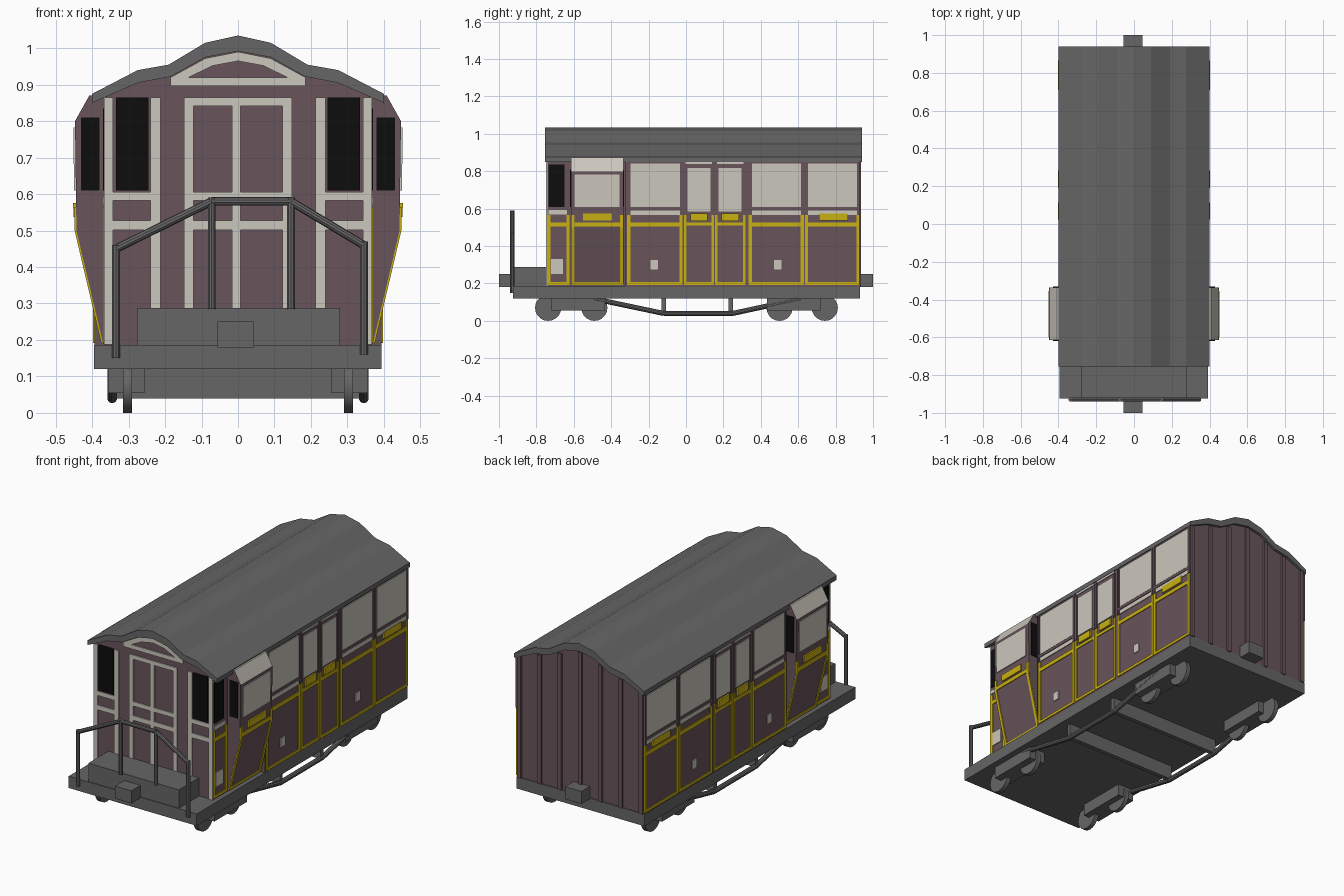
import bpy, bmesh
from mathutils import Vector

cube = bpy.data.objects.get("Cube")
if cube:
    bpy.data.objects.remove(cube, do_unlink=True)


def material(name, r, g, b):
    m = bpy.data.materials.new(name)
    m.use_nodes = True
    m.diffuse_color = (r, g, b, 1)
    m.node_tree.nodes["Principled BSDF"].inputs["Base Color"].default_value = (r, g, b, 1)
    return m


maroon = material("maroon paint", 0.14, 0.09, 0.107)
grey = material("iron grey", 0.133, 0.133, 0.133)
cream = material("cream paint", 0.6, 0.57, 0.51)
yellow = material("yellow lining", 0.59, 0.44, 0.006)
black = material("black window", 0.004, 0.004, 0.004)


def prism(bm, outline, offset):
    """Extrude a flat outline by an offset vector."""
    a = [bm.verts.new(p) for p in outline]
    b = [bm.verts.new(Vector(p) + Vector(offset)) for p in outline]
    faces = [bm.faces.new(a), bm.faces.new(b[::-1])]
    for i in range(len(a)):
        j = (i + 1) % len(a)
        faces.append(bm.faces.new((a[i], b[i], b[j], a[j])))
    return faces


def box(bm, x0, x1, y0, y1, z0, z1):
    prism(bm, [(x0, y0, z0), (x1, y0, z0), (x1, y0, z1), (x0, y0, z1)], (0, y1 - y0, 0))


def rod(bm, p, q, r, sides=10):
    p, q = Vector(p), Vector(q)
    d = q - p
    mat = d.to_track_quat('Z', 'Y').to_matrix().to_4x4()
    mat.translation = (p + q) / 2
    bmesh.ops.create_cone(bm, cap_ends=True, segments=sides, radius1=r, radius2=r,
                          depth=d.length, matrix=mat)


def finish(name, bm, mats, mirror=False, smooth=False):
    bmesh.ops.recalc_face_normals(bm, faces=bm.faces)
    me = bpy.data.meshes.new(name)
    bm.to_mesh(me)
    bm.free()
    ob = bpy.data.objects.new(name, me)
    bpy.context.collection.objects.link(ob)
    for m in mats:
        me.materials.append(m)
    if mirror:
        ob.modifiers.new("Mirror", 'MIRROR')
    if smooth:
        bpy.context.view_layer.objects.active = ob
        ob.select_set(True)
        bpy.ops.object.shade_smooth_by_angle()
        ob.select_set(False)
    return ob


def symmetric(half):
    return half + [(-x, z) for x, z in half[::-1] if x != 0]


# Roof: stepped arch swept along the car
under = [(0.40, 0.85), (0.275, 0.905), (0.185, 0.922), (0.09, 0.975), (0, 0.992)]
over = [(0.40, 0.875), (0.275, 0.94), (0.19, 0.955), (0.09, 1.015), (0, 1.035)]
bm = bmesh.new()
prism(bm, [(x, -0.755, z) for x, z in symmetric(over) + symmetric(under)[::-1]], (0, 1.695, 0))
finish("roof", bm, [grey])

# Body: wide saloon and narrower cab section, both reaching the roof
for name, w, y0, y1 in (("saloon_body", 0.393, -0.325, 0.925), ("cab_body", 0.365, -0.742, -0.32)):
    half = [(w, 0.18), (w, 0.855 if w > 0.38 else 0.866)] + under[1:]
    bm = bmesh.new()
    prism(bm, [(x, y0, z + (0.003 if z > 0.5 else 0)) for x, z in symmetric(half)], (0, y1 - y0, 0))
    finish(name, bm, [maroon])

# Rear wall battens
bm = bmesh.new()
for i in range(-3, 4):
    x = i * 0.125
    box(bm, x - 0.011, x + 0.011, 0.92, 0.936, 0.185, 0.985 - abs(x) * 0.33)
finish("rear_battens", bm, [maroon])

# Bay window: tapers inward at the bottom, pale sloping cap
BAY = [(0.37, 0.19), (0.443, 0.5), (0.447, 0.80), (0.408, 0.87)]
bm = bmesh.new()
faces = prism(bm, [(x, -0.615, z) for x, z in [(0.34, 0.19)] + BAY + [(0.34, 0.87)]], (0, 0.28, 0))
for f in faces:
    c = f.calc_center_median()
    if c.z > 0.82:
        f.material_index = 1
finish("side_bay", bm, [maroon, cream], mirror=True)


def side_x(y, z):
    """Outer surface of the car side at a given place."""
    if y > -0.325:
        return 0.393
    if y < -0.617:
        return 0.365
    for (xa, za), (xb, zb) in zip(BAY, BAY[1:]):
        if z <= zb:
            return xa + (xb - xa) * (z - za) / (zb - za)
    return BAY[-1][0]


side = {"yellow": bmesh.new(), "cream": bmesh.new(), "black": bmesh.new(), "maroon": bmesh.new()}


def plate(col, y0, y1, z0, z1, t=0.005):
    ym = (y0 + y1) / 2
    a, b = side_x(ym, z0) - 0.002, side_x(ym, z1) - 0.002
    prism(side[col], [(a, y0, z0), (a, y1, z0), (b, y1, z1), (b, y0, z1)], (t + 0.002, 0, 0))


def lining(y0, y1, w=0.017, rail=0.022):
    """Yellow frame round a lower panel with stubs above the rail."""
    for ya in (y0, y1 - w):
        plate("yellow", ya, ya + w, 0.192, 0.5)
        plate("yellow", ya, ya + w, 0.5, 0.565)
    plate("yellow", y0 + w, y1 - w, 0.192, 0.207)
    plate("yellow", y0 + w, y1 - w, 0.527 - rail, 0.527)


# Cab side
lining(-0.742, -0.622)
plate("cream", -0.722, -0.658, 0.25, 0.33)
plate("black", -0.735, -0.65, 0.61, 0.835)
plate("cream", -0.735, -0.635, 0.57, 0.592)

# Bay side
lining(-0.614, -0.336)
plate("cream", -0.597, -0.355, 0.61, 0.782)
plate("yellow", -0.55, -0.395, 0.537, 0.575, 0.008)

# Three large window panels
for y0, y1 in ((-0.315, -0.018), (0.335, 0.63), (0.635, 0.928)):
    lining(y0, y1)
    plate("cream", y0 + 0.018, y1 - 0.014, 0.61, 0.842)
    plate("cream", y0 + 0.018, y1 - 0.014, 0.567, 0.59)
    plate("maroon", y0, y1, 0.592, 0.607, 0.007)
    for y in (y0, y1 - 0.012):
        plate("maroon", y, y + 0.012, 0.567, 0.85, 0.007)
plate("yellow", 0.71, 0.865, 0.537, 0.575, 0.009)
for y in (-0.17, 0.49):
    plate("cream", y - 0.02, y + 0.02, 0.275, 0.325)

# Pair of doors
for y0, y1 in ((-0.012, 0.15), (0.155, 0.318)):
    lining(y0, y1, 0.014, 0.017)
    plate("cream", y0 + 0.02, y1 - 0.02, 0.585, 0.818)
    plate("yellow", y0 + 0.035, y1 - 0.035, 0.535, 0.575, 0.009)
    plate("cream", y0 + 0.01, y1 - 0.01, 0.838, 0.85)
    for y in (y0, y1 - 0.014):
        plate("maroon", y, y + 0.014, 0.567, 0.835, 0.007)

# Windows in the front and back faces of the bay
for y in (-0.619, -0.339):
    box(side["black"], 0.38, 0.43, y, y + 0.008, 0.61, 0.81)

for (key, bm), mat in zip(side.items(), (yellow, cream, black, maroon)):
    finish("side_" + key + "_panels", bm, [mat], mirror=True)

# Front wall: cream framing
FY = -0.748
bm = bmesh.new()
for x0, x1 in ((0.343, 0.367), (0.213, 0.24), (0.122, 0.148)):
    for a, b in ((x0, x1), (-x1, -x0)):
        box(bm, a, b, FY, -0.74, 0.187, 0.865)
box(bm, -0.017, 0.007, FY, -0.74, 0.187, 0.842)
for z0, z1 in ((0.502, 0.528), (0.582, 0.606)):
    for a, b in ((-0.343, -0.24), (-0.122, -0.017), (0.007, 0.122), (0.24, 0.343)):
        box(bm, a, b, FY, -0.74, z0, z1)
box(bm, -0.122, 0.122, FY, -0.74, 0.842, 0.865)

# Front wall: arched panel above the doors
box(bm, -0.185, 0.185, FY, -0.74, 0.897, 0.92)
outer = symmetric([(0.185, 0.92), (0.09, 0.972), (0, 0.99)])
inner = symmetric([(0.135, 0.92), (0.07, 0.952), (0, 0.965)])
for i in range(4):
    ring = [outer[i], outer[i + 1], inner[i + 1], inner[i]]
    prism(bm, [(x, FY, z) for x, z in ring], (0, 0.008, 0))
finish("front_framing", bm, [cream])

bm = bmesh.new()
box(bm, 0.245, 0.335, FY, -0.74, 0.61, 0.865)
finish("front_window", bm, [black], mirror=True)

# Floor, front locker and couplers
bm = bmesh.new()
box(bm, -0.395, 0.393, -0.925, 0.93, 0.12, 0.186)
finish("floor_frame", bm, [grey])
bm = bmesh.new()
box(bm, -0.277, 0.28, -0.92, -0.745, 0.178, 0.288)
finish("front_locker", bm, [grey])
for name, y0, y1 in (("front_coupler", -1, -0.91), ("rear_coupler", 0.92, 1)):
    bm = bmesh.new()
    box(bm, -0.056, 0.044, y0, y1, 0.18, 0.25)
    finish(name, bm, [grey])

# Front handrail
bm = bmesh.new()
RY = -0.929
top = [(-0.335, 0.45), (-0.072, 0.58), (0.145, 0.58), (0.345, 0.46)]
for (x, z), foot in zip(top, (0.15, 0.285, 0.285, 0.16)):
    rod(bm, (x, RY, foot), (x, RY, z + 0.01), 0.0115)
for (xa, za), (xb, zb) in zip(top, top[1:]):
    rod(bm, (xa, RY, za), (xb, RY, zb), 0.0115)
finish("front_handrail", bm, [grey], smooth=True)

# Running gear: wheels, axle boxes, truss rods and cross beams
bm = bmesh.new()
for y in (-0.737, -0.49, 0.5, 0.742):
    rod(bm, (0.291, y, 0.07), (0.316, y, 0.07), 0.07, 20)
finish("wheels", bm, [grey], mirror=True, smooth=True)

bm = bmesh.new()
for y in (-0.575, 0.577):
    box(bm, 0.256, 0.357, y - 0.143, y + 0.143, 0.055, 0.125)
finish("axle_boxes", bm, [grey], mirror=True)

bm = bmesh.new()
path = [(-0.5, 0.12), (-0.12, 0.04), (0.25, 0.04), (0.62, 0.12)]
for (ya, za), (yb, zb) in zip(path, path[1:]):
    rod(bm, (0.345, ya, za), (0.345, yb, zb), 0.0135)
finish("truss_rods", bm, [grey], mirror=True, smooth=True)

bm = bmesh.new()
for y in (-0.12, 0.24):
    box(bm, -0.35, 0.35, y - 0.012, y + 0.012, 0.04, 0.125)
finish("cross_beams", bm, [grey])
